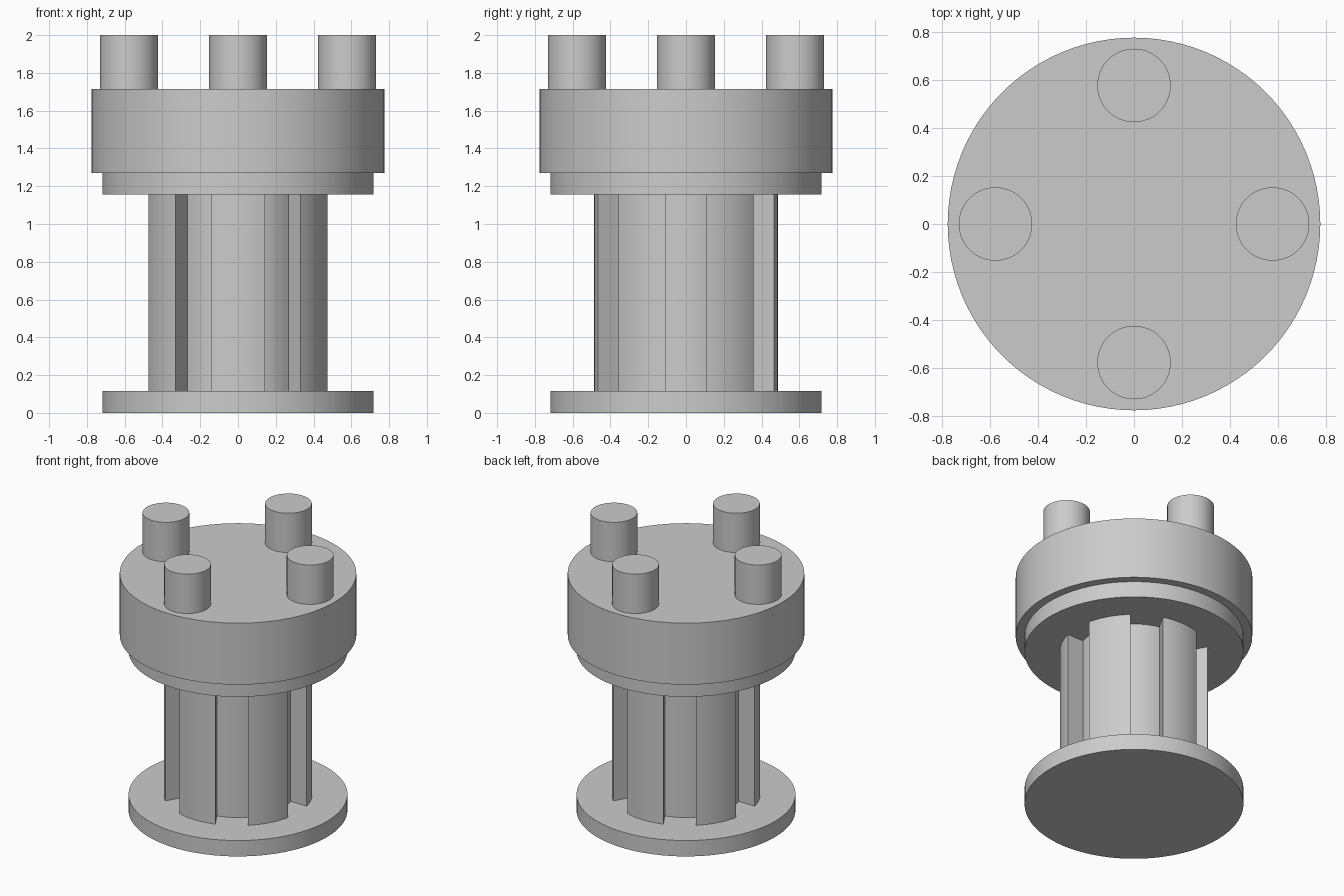
import bpy
import bmesh
from math import sin, cos, asin, pi, radians

cube = bpy.data.objects.get("Cube")
if cube:
    bpy.data.objects.remove(cube, do_unlink=True)

GREY = (0.6, 0.6, 0.6, 1)
grey = bpy.data.materials.new("plain_grey")
grey.use_nodes = True
grey.diffuse_color = GREY
grey.node_tree.nodes["Principled BSDF"].inputs["Base Color"].default_value = GREY


def extrude_profile(name, points, z0, z1):
    """Solid prism from a closed outline, with smooth curved walls."""
    bm = bmesh.new()
    face = bm.faces.new([bm.verts.new((x, y, z0)) for x, y in points])
    top = bmesh.ops.extrude_face_region(bm, geom=[face])
    verts = [g for g in top["geom"] if isinstance(g, bmesh.types.BMVert)]
    bmesh.ops.translate(bm, verts=verts, vec=(0, 0, z1 - z0))
    bmesh.ops.recalc_face_normals(bm, faces=bm.faces)
    mesh = bpy.data.meshes.new(name)
    bm.to_mesh(mesh)
    bm.free()
    mesh.materials.append(grey)
    obj = bpy.data.objects.new(name, mesh)
    bpy.context.collection.objects.link(obj)
    bpy.ops.object.select_all(action="DESELECT")
    obj.select_set(True)
    bpy.context.view_layer.objects.active = obj
    bpy.ops.object.shade_smooth_by_angle(angle=radians(30))
    return obj


def arc(radius, start, end, steps):
    angles = [start + (end - start) * i / steps for i in range(steps + 1)]
    return [(radius * cos(a), radius * sin(a)) for a in angles]


def disc(name, radius, z0, z1, x=0, y=0, sides=96):
    ring = arc(radius, 0, 2 * pi, sides)[:-1]
    return extrude_profile(name, [(px + x, py + y) for px, py in ring], z0, z1)


# Stacked round flanges
disc("base_flange", 0.718, 0, 0.115)
disc("upper_flange", 0.718, 1.155, 1.27)
disc("head", 0.776, 1.27, 1.715)

# Shaft with six parallel-sided grooves
OUTER, ROOT, HALF_SLOT = 0.487, 0.362, 0.108
outer_gap, root_gap = asin(HALF_SLOT / OUTER), asin(HALF_SLOT / ROOT)
outline = []
for i in range(6):
    slot = i * pi / 3
    outline += arc(ROOT, slot - root_gap, slot + root_gap, 8)
    outline += arc(OUTER, slot + outer_gap, slot + pi / 3 - outer_gap, 10)
extrude_profile("grooved_shaft", outline, 0.115, 1.155)

# Four pegs on the head
for i, side in enumerate(("left", "back", "right", "front")):
    a = i * pi / 2
    disc(side + "_peg", 0.153, 1.715, 2, 0.577 * cos(a), 0.577 * sin(a), 64)
